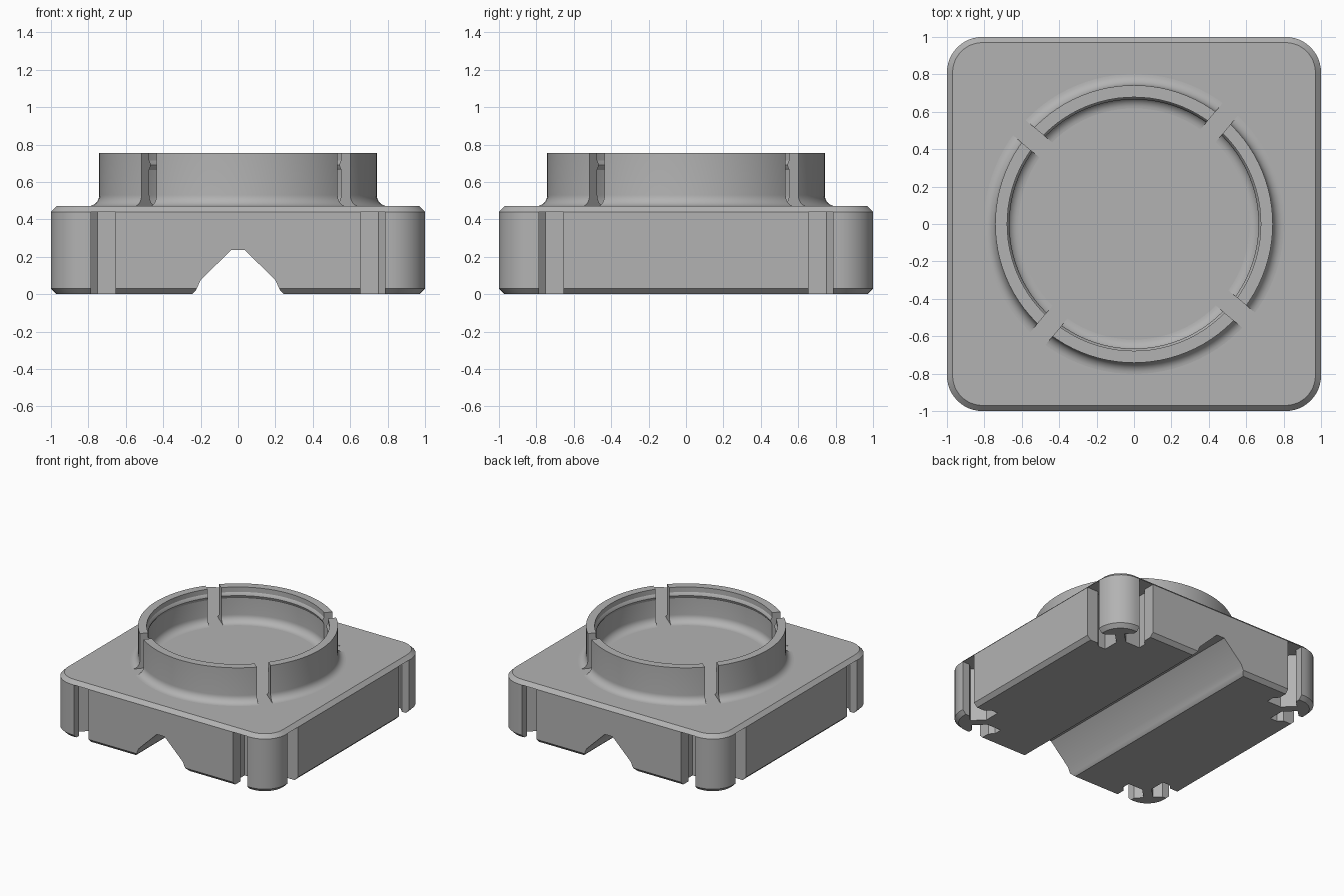
import bpy, bmesh
from math import radians, sin, cos, pi
from mathutils import Matrix, Vector

cube = bpy.data.objects.get("Cube")
if cube:
    bpy.data.objects.remove(cube, do_unlink=True)

# Single plain grey material
GREY = (0.45, 0.45, 0.45, 1)
grey = bpy.data.materials.new("matte grey")
grey.use_nodes = True
grey.diffuse_color = GREY
grey.node_tree.nodes["Principled BSDF"].inputs["Base Color"].default_value = GREY

TOP = 0.47        # top of the block
BEVEL = 0.03      # chamfer on its top and bottom rims


def finish(bm, name):
    bmesh.ops.recalc_face_normals(bm, faces=bm.faces)
    mesh = bpy.data.meshes.new(name)
    bm.to_mesh(mesh)
    bm.free()
    obj = bpy.data.objects.new(name, mesh)
    bpy.context.collection.objects.link(obj)
    mesh.materials.append(grey)
    return obj


def loft(bm, rings):
    """Skin a list of closed rings and cap both ends."""
    loops = [[bm.verts.new(p) for p in ring] for ring in rings]
    n = len(loops[0])
    for a, b in zip(loops, loops[1:]):
        for i in range(n):
            j = (i + 1) % n
            bm.faces.new((a[i], a[j], b[j], b[i]))
    bm.faces.new(loops[0])
    bm.faces.new(loops[-1])


def rounded_square(half, radius, z, steps=12):
    c = half - radius
    pts = []
    for q, (sx, sy) in enumerate([(1, 1), (-1, 1), (-1, -1), (1, -1)]):
        for i in range(steps + 1):
            a = (q + i / steps) * pi / 2
            pts.append(Vector((sx * c + radius * cos(a), sy * c + radius * sin(a), z)))
    return pts


def cut(obj, cutter):
    cutter.hide_render = True
    mod = obj.modifiers.new("cut", "BOOLEAN")
    mod.operation = "DIFFERENCE"
    mod.solver = "EXACT"
    mod.object = cutter
    bpy.context.view_layer.objects.active = obj
    bpy.ops.object.modifier_apply(modifier=mod.name)
    bpy.data.objects.remove(cutter, do_unlink=True)


def smooth(obj):
    bpy.ops.object.select_all(action="DESELECT")
    obj.select_set(True)
    bpy.context.view_layer.objects.active = obj
    bpy.ops.object.shade_smooth_by_angle(angle=radians(25))


# Block with rounded corners and chamfered rims
bm = bmesh.new()
loft(bm, [rounded_square(1 - d, 0.19 - d, z) for z, d in
          [(0, BEVEL), (BEVEL, 0), (TOP - BEVEL, 0), (TOP, BEVEL)]])
block = finish(bm, "block")

# Undercut connector slots, two beside each corner post
slot = [(0.655, 1.05), (0.655, 0.9), (0.62, 0.865), (0.62, 0.8),
        (0.75, 0.8), (0.835, 0.885), (0.785, 0.935), (0.785, 1.05)]
bm = bmesh.new()
for sx in (1, -1):
    for sy in (1, -1):
        for swap in (False, True):
            flat = [(y, x) if swap else (x, y) for x, y in slot]
            loft(bm, [[(sx * x, sy * y, z) for x, y in flat]
                      for z in (-0.1, TOP - BEVEL)])
cut(block, finish(bm, "slot_cutter"))

# Channel running front to back underneath
half = [(0.245, -0.1), (0.245, 0), (0.225, 0.02), (0.2, 0.075), (0.035, 0.237)]
outline = half + [(-x, z) for x, z in reversed(half)]
bm = bmesh.new()
loft(bm, [[(x, y, z) for x, z in outline] for y in (-1.2, 1.2)])
cut(block, finish(bm, "channel_cutter"))
smooth(block)

# Collar: turned profile with filleted foot and a snap bead inside
RIM, FILLET, OUT, IN = 0.755, 0.06, 0.742, 0.678
arc = [i * pi / 16 for i in range(9)]
outer = [(OUT + FILLET * (1 - sin(a)), TOP + FILLET * (1 - cos(a))) for a in arc]
inner = [(IN - FILLET * (1 - sin(a)), TOP + FILLET * (1 - cos(a))) for a in reversed(arc)]
bead = [(IN, 0.715), (IN - 0.008, 0.703), (IN - 0.012, 0.69),
        (IN - 0.008, 0.677), (IN, 0.665)]
foot = TOP - 0.01
profile = ([(outer[0][0], foot)] + outer + [(OUT, RIM), (IN, RIM)] + bead
           + inner + [(inner[-1][0], foot)])
bm = bmesh.new()
SEG = 96
rows = [[bm.verts.new((r * cos(t), r * sin(t), z)) for r, z in profile]
        for t in (2 * pi * i / SEG for i in range(SEG))]
for i in range(SEG):
    a, b = rows[i], rows[(i + 1) % SEG]
    for j in range(len(profile)):
        k = (j + 1) % len(profile)
        bm.faces.new((a[j], b[j], b[k], a[k]))
collar = finish(bm, "collar")

# Four gaps splitting the collar into spring segments
bm = bmesh.new()
for k in range(4):
    place = (Matrix.Rotation(radians(50 + 90 * k), 4, "Z")
             @ Matrix.Translation((0.72, 0, 0.65))
             @ Matrix.Diagonal((0.4, 0.105, 0.6, 1)))
    bmesh.ops.create_cube(bm, size=1, matrix=place)
cut(collar, finish(bm, "gap_cutter"))
smooth(collar)
